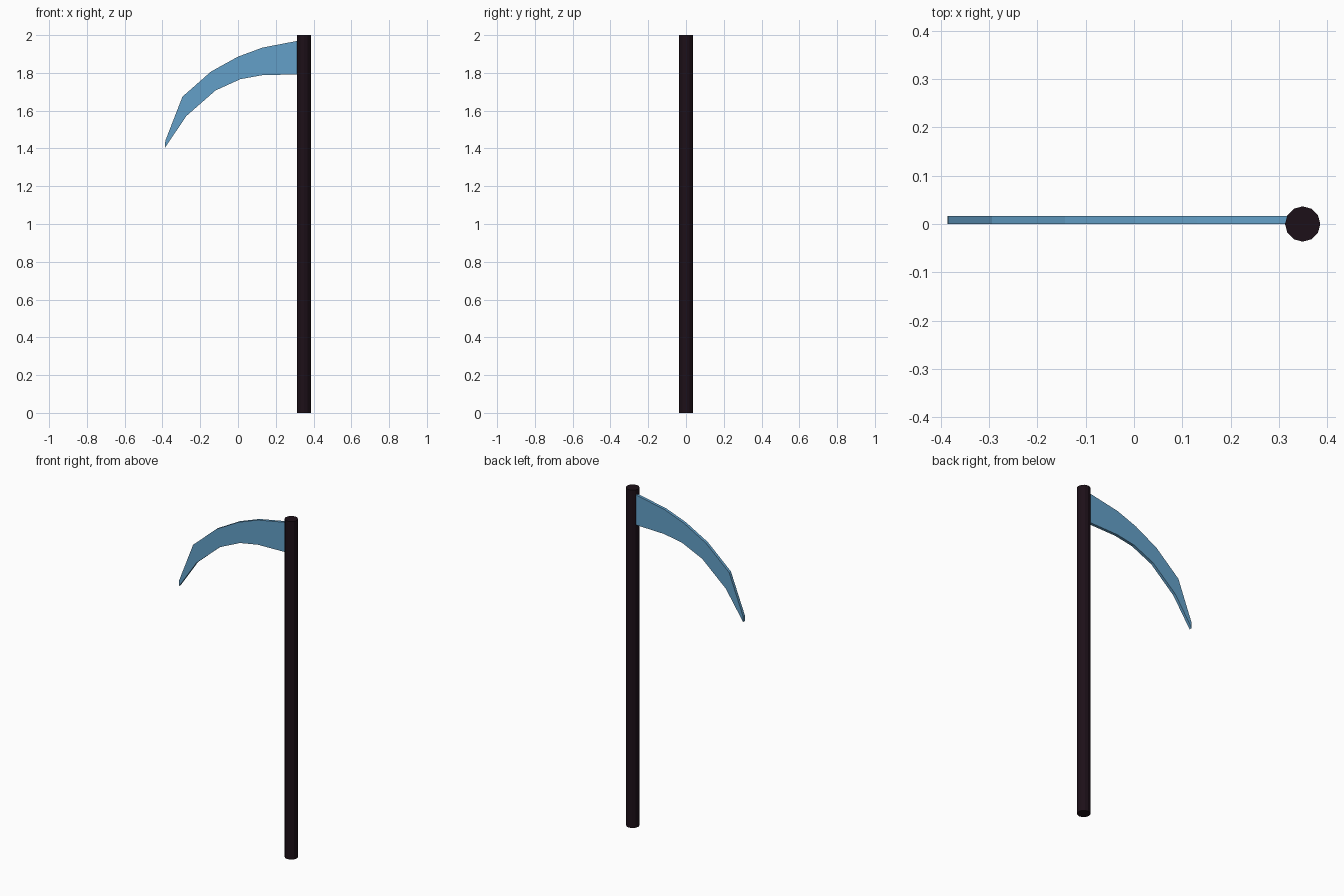
import bpy, bmesh

if "Cube" in bpy.data.objects:
    bpy.data.objects.remove(bpy.data.objects["Cube"])


def colour(obj, name, rgb):
    mat = bpy.data.materials.new(name)
    mat.diffuse_color = (*rgb, 1)
    mat.use_nodes = True
    mat.node_tree.nodes["Principled BSDF"].inputs["Base Color"].default_value = mat.diffuse_color
    obj.data.materials.append(mat)


# Handle: tall twelve-sided pole
R, X = 0.0365, 0.349
bpy.ops.mesh.primitive_cylinder_add(vertices=12, radius=R, depth=2, location=(X, 0, 1))
handle = bpy.context.object
handle.name = "handle"
colour(handle, "dark_wood", (0.012, 0.005, 0.009))

# Blade: curved outline, (x, z) pairs of back edge and cutting edge from handle to tip
back = [(X, 1.976), (0.13, 1.934), (0.0, 1.886), (-0.143, 1.807), (-0.294, 1.674), (-0.385, 1.44)]
cutting = [(X, 1.793), (0.13, 1.788), (0.013, 1.767), (-0.119, 1.707), (-0.273, 1.572), (-0.386, 1.405)]
THICK = 0.017

bm = bmesh.new()
rows = [[bm.verts.new((x, 0, z)) for x, z in edge] for edge in (back, cutting)]
for i in range(len(back) - 1):
    bm.faces.new((rows[0][i], rows[0][i + 1], rows[1][i + 1], rows[1][i]))
ext = bmesh.ops.extrude_face_region(bm, geom=bm.faces[:])
for v in ext["geom"]:
    if isinstance(v, bmesh.types.BMVert):
        v.co.y += THICK
bmesh.ops.recalc_face_normals(bm, faces=bm.faces[:])
mesh = bpy.data.meshes.new("blade")
bm.to_mesh(mesh)
bm.free()
blade = bpy.data.objects.new("blade", mesh)
bpy.context.collection.objects.link(blade)
colour(blade, "blue_steel", (0.127, 0.352, 0.578))
